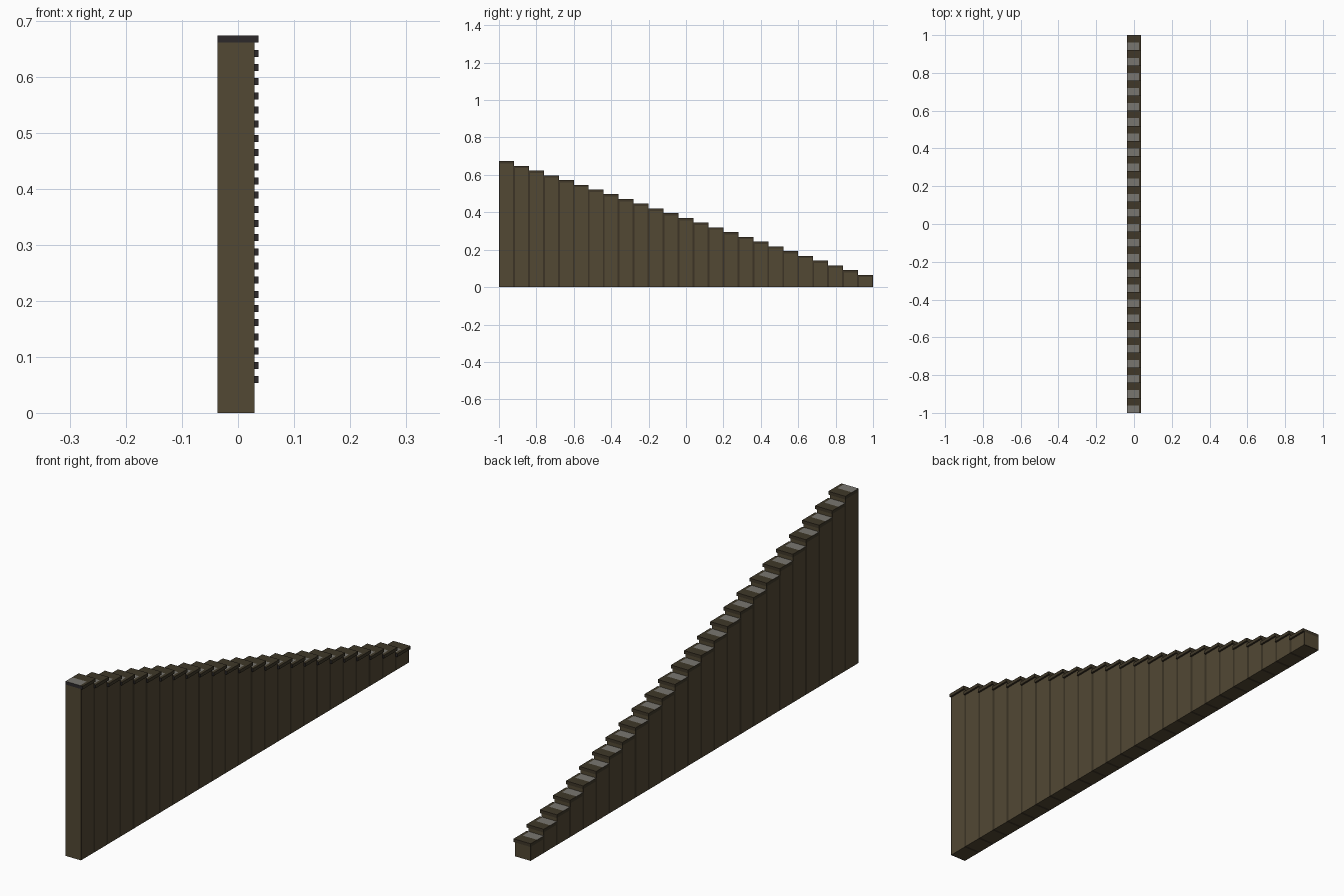
import bpy
import bmesh
from mathutils import Matrix, Vector

if "Cube" in bpy.data.objects:
    bpy.data.objects.remove(bpy.data.objects["Cube"], do_unlink=True)

COUNT = 25
DEPTH = 2 / COUNT            # length of one step along y
TOP, LOW = 0.674, 0.066      # tallest and lowest step
LEFT, BODY_RIGHT, CAP_RIGHT = -0.0365, 0.0295, 0.0365
CAP = 0.0125                 # cap thickness
SEAM = 0.005                 # darkened joint edge of each post


def material(name, r, g, b):
    m = bpy.data.materials.new(name)
    m.use_nodes = True
    m.diffuse_color = (r, g, b, 1)
    m.node_tree.nodes["Principled BSDF"].inputs["Base Color"].default_value = (r, g, b, 1)
    return m


wood = material("brown wood", 0.085, 0.065, 0.034)
seam = material("dark joint", 0.045, 0.034, 0.019)
edge = material("dark brown cap", 0.05, 0.039, 0.022)
grip = material("grey tread", 0.19, 0.18, 0.16)
nose = material("charcoal nosing", 0.025, 0.022, 0.023)


def box(name, low, high, mats, cuts, rule):
    """Box cut along (axis, position) planes, with faces coloured by a rule."""
    low, high = Vector(low), Vector(high)
    bm = bmesh.new()
    bmesh.ops.create_cube(bm, size=1, matrix=Matrix.Translation((low + high) / 2)
                          @ Matrix.Diagonal((*(high - low), 1)))
    for axis, position in cuts:
        point, normal = Vector(), Vector()
        point[axis], normal[axis] = position, 1
        bmesh.ops.bisect_plane(bm, geom=bm.verts[:] + bm.edges[:] + bm.faces[:],
                               plane_co=point, plane_no=normal)
    bm.normal_update()
    for f in bm.faces:
        f.material_index = rule(f.calc_center_median(), f.normal)
    mesh = bpy.data.meshes.new(name)
    bm.to_mesh(mesh)
    bm.free()
    for m in mats:
        mesh.materials.append(m)
    obj = bpy.data.objects.new(name, mesh)
    bpy.context.collection.objects.link(obj)


for i in range(COUNT):
    front = -1 + i * DEPTH
    back = front + DEPTH
    middle = (front + back) / 2
    top = TOP - (TOP - LOW) * i / (COUNT - 1)

    # Tall post with dark edges where it meets its neighbours
    def post_rule(c, n):
        near_joint = abs(c.y - middle) > DEPTH / 2 - SEAM
        return 1 if near_joint and abs(n.y) < 0.5 else 0

    box(f"step_post_{i + 1}", (LEFT, front, 0), (BODY_RIGHT, back, top - CAP),
        [wood, seam], [(1, front + SEAM), (1, back - SEAM)], post_rule)

    # Cap with a side lip, grey tread on the front half and a charcoal nosing
    def cap_rule(c, n):
        if n.y < -0.5:
            return 2
        return 1 if n.z > 0.5 and c.y < middle and c.x < BODY_RIGHT - 0.004 else 0

    box(f"step_cap_{i + 1}", (LEFT, front, top - CAP), (CAP_RIGHT, back, top),
        [edge, grip, nose], [(1, middle), (0, BODY_RIGHT - 0.004)], cap_rule)
